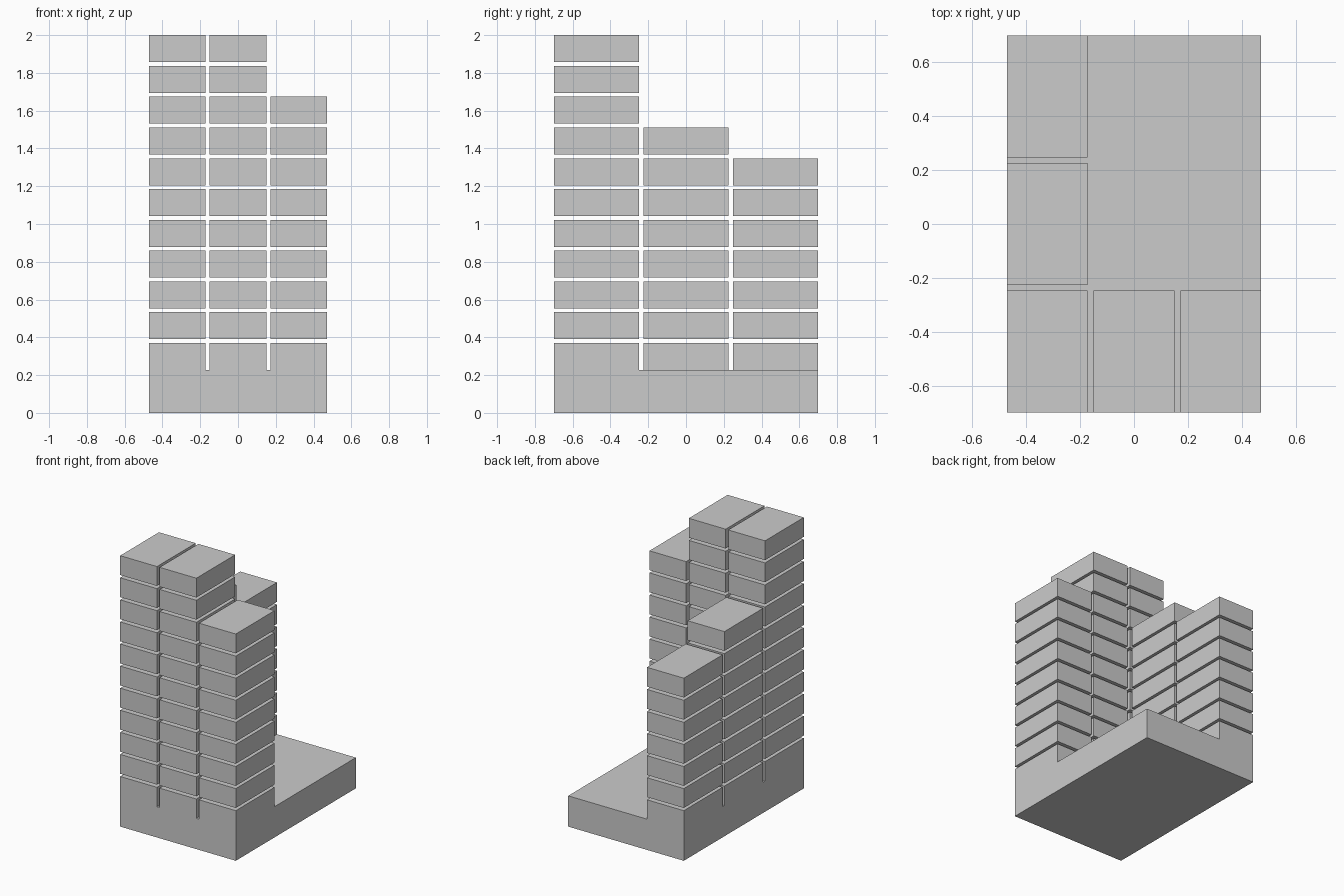
import bpy

if "Cube" in bpy.data.objects:
    bpy.data.objects.remove(bpy.data.objects["Cube"])

def box(name, x0, x1, y0, y1, z0, z1):
    bpy.ops.mesh.primitive_cube_add(size=1, location=((x0 + x1) / 2, (y0 + y1) / 2, (z0 + z1) / 2))
    ob = bpy.context.object
    ob.name = name
    ob.scale = (x1 - x0, y1 - y0, z1 - z0)
    bpy.ops.object.transform_apply(location=False, rotation=False, scale=True)
    return ob

HX, HY = 0.472, 0.7          # half footprint
BASE, PITCH, FLOOR = 0.227, 0.163, 0.143
GAP = 0.0215
WX = (2 * HX - 2 * GAP) / 3  # block width
WY = (2 * HY - 2 * GAP) / 3  # block depth

# Podium
box("podium", -HX, HX, -HY, HY, 0, BASE)

# L-shaped tower: (name, column, row, number of floors)
towers = [
    ("front_left", 0, 0, 11),
    ("front_middle", 1, 0, 11),
    ("front_right", 2, 0, 9),
    ("left_middle", 0, 1, 8),
    ("left_back", 0, 2, 7),
]
for name, col, row, floors in towers:
    x = -HX + col * (WX + GAP)
    y = -HY + row * (WY + GAP)
    for i in range(floors):
        z = BASE + i * PITCH
        box(f"{name}_floor_{i + 1}", x, x + WX, y, y + WY, z, z + FLOOR)
